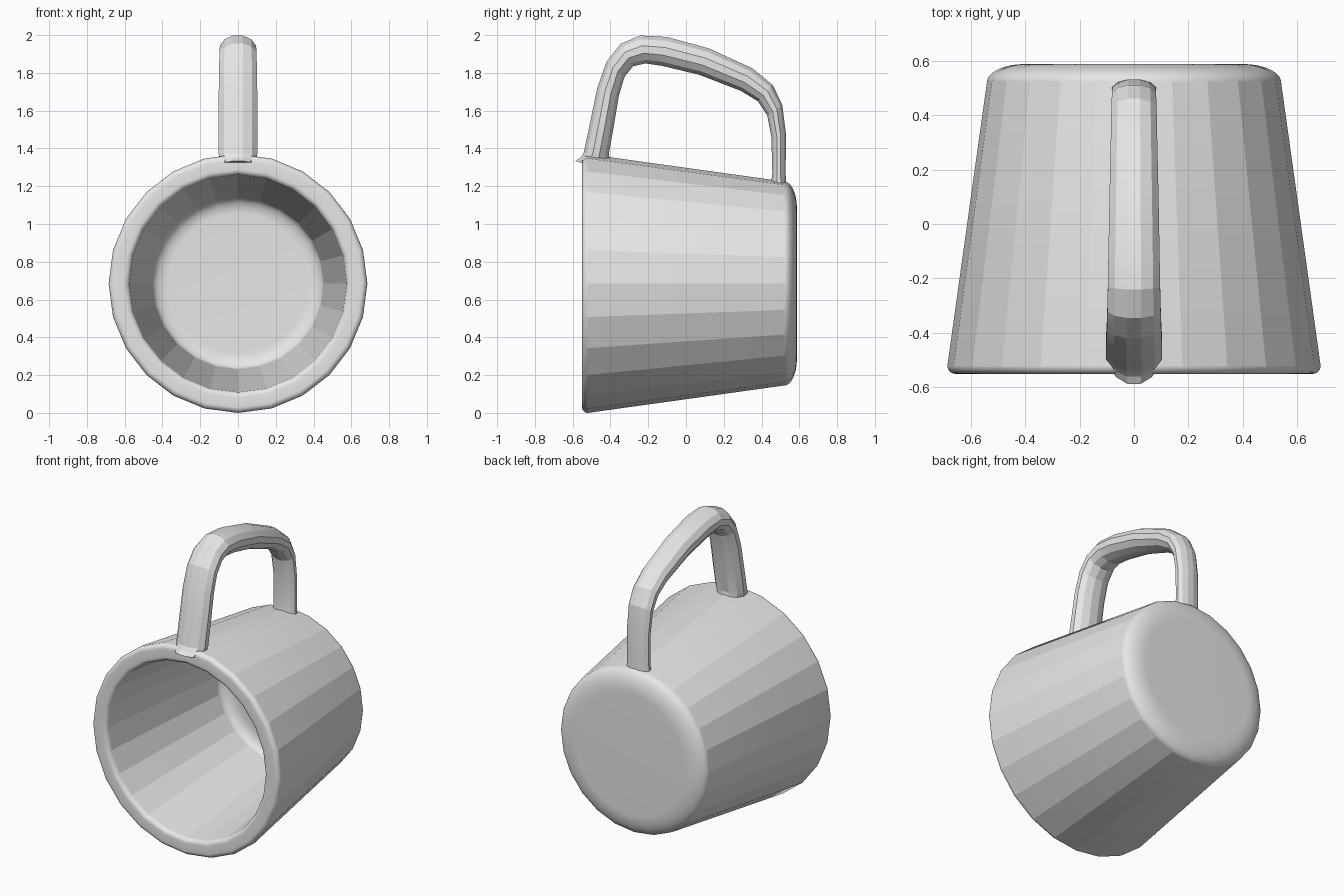
import bpy
import bmesh
from math import sin, cos, pi, radians
from mathutils import Vector

cube = bpy.data.objects.get("Cube")
if cube:
    bpy.data.objects.remove(cube, do_unlink=True)

grey = bpy.data.materials.new("plain grey")
grey.use_nodes = True
grey.diffuse_color = (0.8, 0.8, 0.8, 1)
grey.node_tree.nodes["Principled BSDF"].inputs["Base Color"].default_value = (0.8, 0.8, 0.8, 1)


def loft(name, rings):
    """Skin a list of equal-sized rings and cap both ends."""
    bm = bmesh.new()
    loops = [[bm.verts.new(p) for p in ring] for ring in rings]
    n = len(loops[0])
    for a, b in zip(loops, loops[1:]):
        for i in range(n):
            j = (i + 1) % n
            bm.faces.new((a[i], a[j], b[j], b[i]))
    bm.faces.new(loops[0])
    bm.faces.new(loops[-1])
    bmesh.ops.recalc_face_normals(bm, faces=bm.faces)
    mesh = bpy.data.meshes.new(name)
    bm.to_mesh(mesh)
    bm.free()
    mesh.materials.append(grey)
    obj = bpy.data.objects.new(name, mesh)
    bpy.context.collection.objects.link(obj)
    bpy.ops.object.select_all(action='DESELECT')
    obj.select_set(True)
    bpy.context.view_layer.objects.active = obj
    bpy.ops.object.shade_smooth_by_angle(angle=radians(14.5))
    return obj


def arc(r, y, dr, dy, start, end, steps):
    """Elliptical fillet in (radius, y), angles in quarter turns."""
    angles = [(start + (end - start) * i / steps) * pi / 2 for i in range(steps + 1)]
    return [(r + dr * cos(t), y + dy * sin(t)) for t in angles]


# Cup body: closed profile turned about the y axis, from base to inner floor
SIDES, CENTRE_Z = 24, 0.685
profile = (arc(0.40, 0.52, 0.14, 0.067, 1, 0, 16)
           + arc(0.655, -0.52, 0.03, 0.03, 0, -1, 7)
           + arc(0.605, -0.52, 0.03, 0.03, -1, -2, 7)
           + arc(0.37, 0.42, 0.085, 0.055, 0, 1, 12))
loft("cup_body", [[(r * sin(2 * pi * i / SIDES), y, CENTRE_Z + r * cos(2 * pi * i / SIDES))
                   for i in range(SIDES)] for r, y in profile])

# Handle: outer and inner edge (y, z) of each section, with its half width
sections = [
    ((-0.587, 1.335), (-0.40, 1.335), 0.090),
    ((-0.56, 1.35), (-0.405, 1.35), 0.098),
    ((-0.542, 1.375), (-0.408, 1.375), 0.103),
    ((-0.505, 1.55), (-0.38, 1.53), 0.103),
    ((-0.47, 1.72), (-0.355, 1.68), 0.102),
    ((-0.42, 1.86), (-0.325, 1.78), 0.100),
    ((-0.345, 1.955), (-0.28, 1.835), 0.098),
    ((-0.24, 1.998), (-0.215, 1.85), 0.096),
    ((-0.10, 1.99), (-0.13, 1.838), 0.094),
    ((0.12, 1.93), (0.07, 1.79), 0.090),
    ((0.35, 1.825), (0.29, 1.705), 0.085),
    ((0.46, 1.735), (0.38, 1.65), 0.083),
    ((0.51, 1.63), (0.43, 1.575), 0.081),
    ((0.53, 1.47), (0.452, 1.46), 0.079),
    ((0.527, 1.27), (0.457, 1.27), 0.078),
    ((0.532, 1.20), (0.45, 1.20), 0.082),
]
rings = []
for outer, inner, half in sections:
    top, low = Vector((0, *outer)), Vector((0, *inner))
    mid, arm = (top + low) / 2, (top - low) / 2
    turns = [(i + 0.5) * pi / 6 for i in range(12)]
    rings.append([mid + arm * (cos(t) / cos(pi / 12)) + Vector((half * sin(t) / sin(5 * pi / 12), 0, 0))
                  for t in turns])
# The foot of the handle curls down over the rim
for p in rings[0]:
    p.z -= 2 * p.x ** 2
loft("handle", rings)
